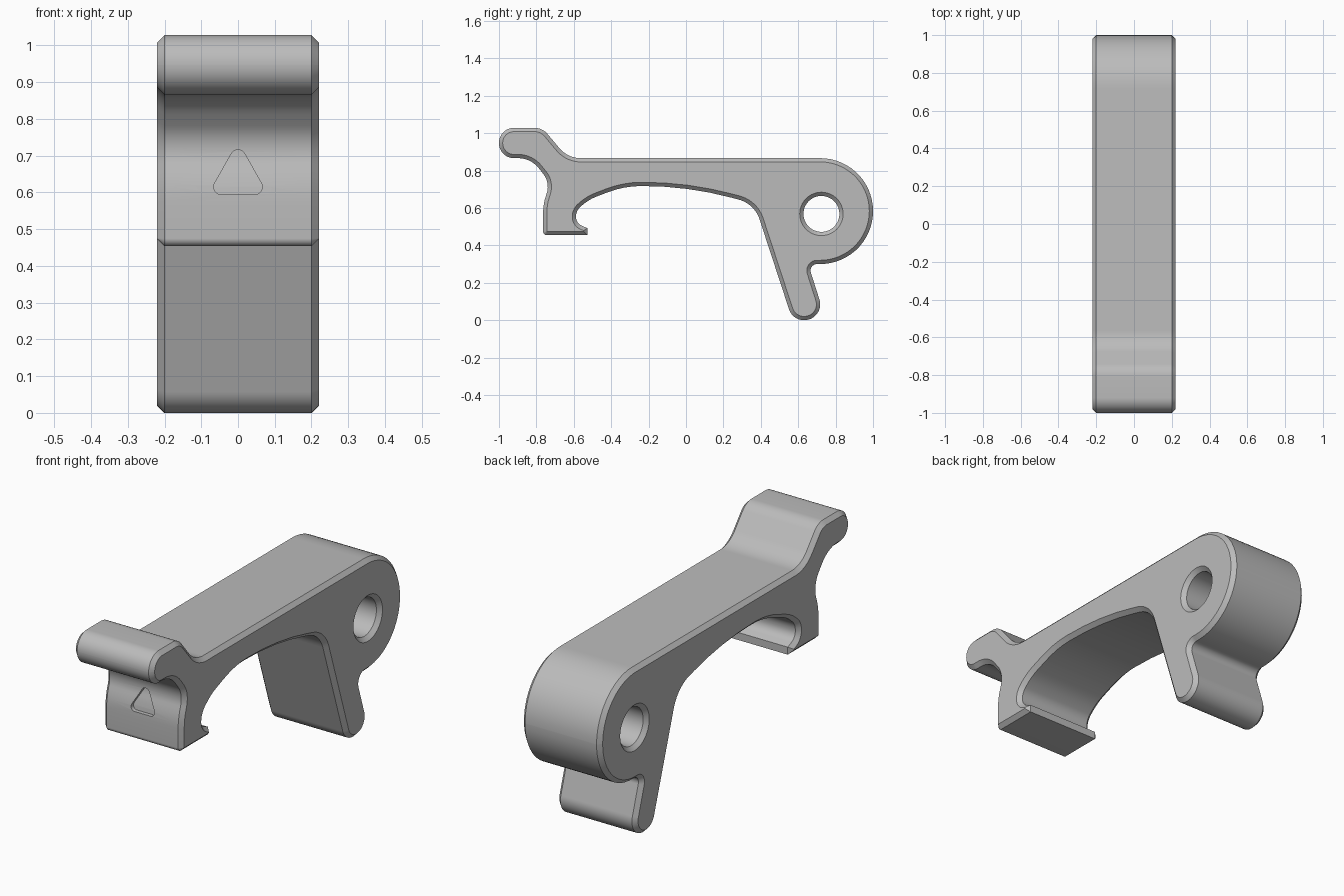
import bpy, bmesh, math
from mathutils import Vector

HALF, CHAMFER = 0.22, 0.02

if "Cube" in bpy.data.objects:
    bpy.data.objects.remove(bpy.data.objects["Cube"], do_unlink=True)

grey = bpy.data.materials.new("plain_grey")
grey.use_nodes = True
grey.diffuse_color = (0.5, 0.5, 0.5, 1)
grey.node_tree.nodes["Principled BSDF"].inputs["Base Color"].default_value = (0.5, 0.5, 0.5, 1)


def rounded(corners):
    """Polygon of (a, b, radius) corners turned into a filleted outline."""
    out = []
    for i, (a, b, r) in enumerate(corners):
        p = Vector((a, b))
        if not r:
            out.append(p)
            continue
        u = (Vector(corners[i - 1][:2]) - p).normalized()
        v = (Vector(corners[(i + 1) % len(corners)][:2]) - p).normalized()
        half = u.angle(v) / 2
        centre = p + (u + v).normalized() * r / math.sin(half)
        start = p + u * r / math.tan(half) - centre
        end = p + v * r / math.tan(half) - centre
        turn = math.pi - 2 * half
        if start.x * end.y - start.y * end.x < 0:
            turn = -turn
        n = max(4, math.ceil(abs(turn) / math.radians(6)))
        for k in range(n + 1):
            t = turn * k / n
            c, s = math.cos(t), math.sin(t)
            out.append(centre + Vector((start.x * c - start.y * s, start.x * s + start.y * c)))
    return out


def inset(pts, d):
    """Mitred offset to the right of the travel direction."""
    out = []
    for i, p in enumerate(pts):
        e1 = (p - pts[i - 1]).normalized()
        e2 = (pts[(i + 1) % len(pts)] - p).normalized()
        n1, n2 = Vector((e1.y, -e1.x)), Vector((e2.y, -e2.x))
        out.append(p + (n1 + n2) * d / (1 + n1.dot(n2)))
    return out


def finish(bm, name):
    bmesh.ops.recalc_face_normals(bm, faces=bm.faces)
    mesh = bpy.data.meshes.new(name)
    bm.to_mesh(mesh)
    bm.free()
    mesh.materials.append(grey)
    ob = bpy.data.objects.new(name, mesh)
    bpy.context.collection.objects.link(ob)
    return ob


def prism(ring_a, ring_b, name):
    """Closed solid between two matching rings of points."""
    bm = bmesh.new()
    a, b = ([bm.verts.new(co) for co in ring] for ring in (ring_a, ring_b))
    bm.faces.new(a)
    bm.faces.new(b)
    for i in range(len(a)):
        bm.faces.new((a[i - 1], a[i], b[i], b[i - 1]))
    return finish(bm, name)


def subtract(target, tool):
    tool.hide_render = True
    cut = target.modifiers.new("cut", "BOOLEAN")
    cut.operation, cut.solver, cut.object = "DIFFERENCE", "EXACT", tool
    bpy.ops.object.select_all(action="DESELECT")
    target.select_set(True)
    bpy.context.view_layer.objects.active = target
    bpy.ops.object.modifier_apply(modifier=cut.name)
    bpy.data.objects.remove(tool, do_unlink=True)


# Side outline, clockwise: hook, top, pivot end, leg, underside, clip, front
outline = rounded([
    (-1.0, 0.866, 0.0805), (-1.0, 1.028, 0.0805),
    (-0.768, 1.028, 0.09), (-0.632, 0.866, 0.15),
    (1.0, 0.866, 0.2825), (1.0, 0.30, 0.2825),
    (0.653, 0.30, 0.035), (0.739, 0.03, 0.0845), (0.577, -0.022, 0.0845),
    (0.366, 0.622, 0.16), (0.01, 0.717, 1.85), (-0.33, 0.717, 0.5),
    (-0.52, 0.645, 0.25), (-0.588, 0.585, 0.07), (-0.588, 0.518, 0.05),
    (-0.527, 0.492, 0), (-0.527, 0.454, 0), (-0.764, 0.454, 0.021),
    (-0.764, 0.62, 0.3), (-0.726, 0.735, 0.11), (-0.83, 0.866, 0.14),
])
# Pivot bore, counter-clockwise so that the inset goes into the material
bore = [Vector((0.724 + 0.096 * math.cos(t), 0.568 + 0.096 * math.sin(t)))
        for t in (math.tau * k / 64 for k in range(64))]

# Lever body: chamfered extrusion of both loops
bm = bmesh.new()
cap_edges = {-1: [], 1: []}
for loop in (outline, bore):
    small = inset(loop, CHAMFER)
    rings = [[bm.verts.new((x, p.x, p.y)) for p in pts] for x, pts in (
        (-HALF, small), (CHAMFER - HALF, loop), (HALF - CHAMFER, loop), (HALF, small))]
    n = len(loop)
    for r1, r2 in zip(rings, rings[1:]):
        for i in range(n):
            j = (i + 1) % n
            bm.faces.new((r1[i], r1[j], r2[j], r2[i]))
    for side, ring in ((-1, rings[0]), (1, rings[-1])):
        cap_edges[side] += [bm.edges.get((ring[i - 1], ring[i])) for i in range(n)]
for side, edges in cap_edges.items():
    bmesh.ops.triangle_fill(bm, edges=edges, use_beauty=True, normal=(side, 0, 0))
body = finish(bm, "lever_body")

# Rounded triangular recess whose floor runs parallel to the front face
triangle = rounded([(-0.081, 0.594, 0.021), (0.081, 0.594, 0.021), (0, 0.7375, 0.021)])
recess = prism([(p.x, -0.82, p.y) for p in triangle],
               [(p.x, -0.68, p.y) for p in triangle], "recess_cutter")
core_outline = inset(outline, CHAMFER)
core = prism([(-0.1, p.x, p.y) for p in core_outline],
             [(0.1, p.x, p.y) for p in core_outline], "recess_floor")
subtract(recess, core)
subtract(body, recess)
bpy.ops.object.shade_smooth_by_angle(angle=math.radians(30))
